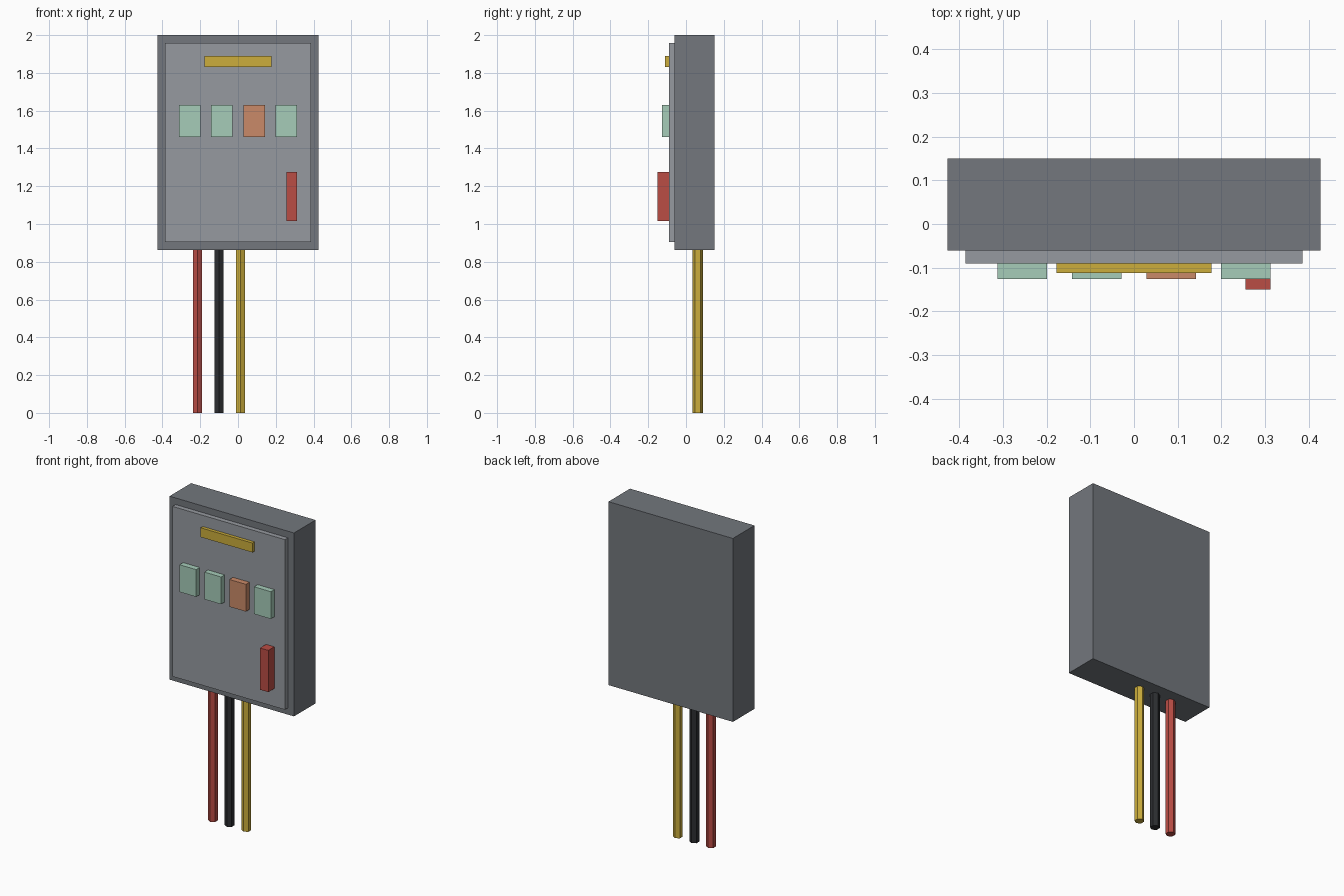
import bpy, bmesh
from math import sin, cos, pi

if "Cube" in bpy.data.objects:
    bpy.data.objects.remove(bpy.data.objects["Cube"])


def material(name, rgb):
    lin = [((c / 255 + 0.055) / 1.055) ** 2.4 for c in rgb]
    m = bpy.data.materials.new(name)
    m.diffuse_color = (*lin, 1)
    m.use_nodes = True
    m.node_tree.nodes["Principled BSDF"].inputs["Base Color"].default_value = m.diffuse_color
    return m


DARK = material("dark grey", (115, 119, 125))
GREY = material("light grey", (150, 154, 160))
YELLOW = material("yellow", (204, 174, 60))
GREEN = material("pale green", (166, 204, 185))
ORANGE = material("orange", (202, 138, 104))
RED = material("red", (186, 77, 69))
BLACK = material("black", (44, 46, 49))


def finish(name, bm, mat):
    bmesh.ops.recalc_face_normals(bm, faces=bm.faces)
    me = bpy.data.meshes.new(name)
    bm.to_mesh(me)
    bm.free()
    me.materials.append(mat)
    bpy.context.collection.objects.link(bpy.data.objects.new(name, me))


def box(name, mat, x, y, z):
    bm = bmesh.new()
    bmesh.ops.create_cube(bm, size=1)
    for v in bm.verts:
        v.co = [r[0] if c < 0 else r[1] for c, r in zip(v.co, (x, y, z))]
    finish(name, bm, mat)


def cable(name, mat, x, y=0.062, r=0.028, top=0.86):
    # hexagonal prism with a corner facing the front
    bm = bmesh.new()
    ring = [bm.verts.new((x + r * sin(i * pi / 3), y + r * cos(i * pi / 3), 0)) for i in range(6)]
    face = bm.faces.new(ring)
    ext = bmesh.ops.extrude_face_region(bm, geom=[face], use_keep_orig=True)
    for v in ext["geom"]:
        if isinstance(v, bmesh.types.BMVert):
            v.co.z = top
    finish(name, bm, mat)


# Cabinet and door
FRONT = -0.091
box("cabinet", DARK, (-0.427, 0.427), (-0.061, 0.15), (0.862, 2))
box("door", GREY, (-0.386, 0.386), (FRONT, -0.061), (0.904, 1.959))

# Label strip, row of indicators, handle
box("label_strip", YELLOW, (-0.178, 0.178), (-0.112, FRONT), (1.832, 1.89))
for i, mat in enumerate((GREEN, GREEN, ORANGE, GREEN)):
    cx = -0.256 + i * 0.1707
    box(f"indicator_{i + 1}", mat, (cx - 0.057, cx + 0.057), (-0.126, FRONT), (1.461, 1.63))
box("handle", RED, (0.256, 0.313), (-0.15, FRONT), (1.016, 1.275))

# Cables hanging below
for name, mat, x in (("red", RED, -0.215), ("black", BLACK, -0.101), ("yellow", YELLOW, 0.013)):
    cable(name + "_cable", mat, x, top=0.862)
